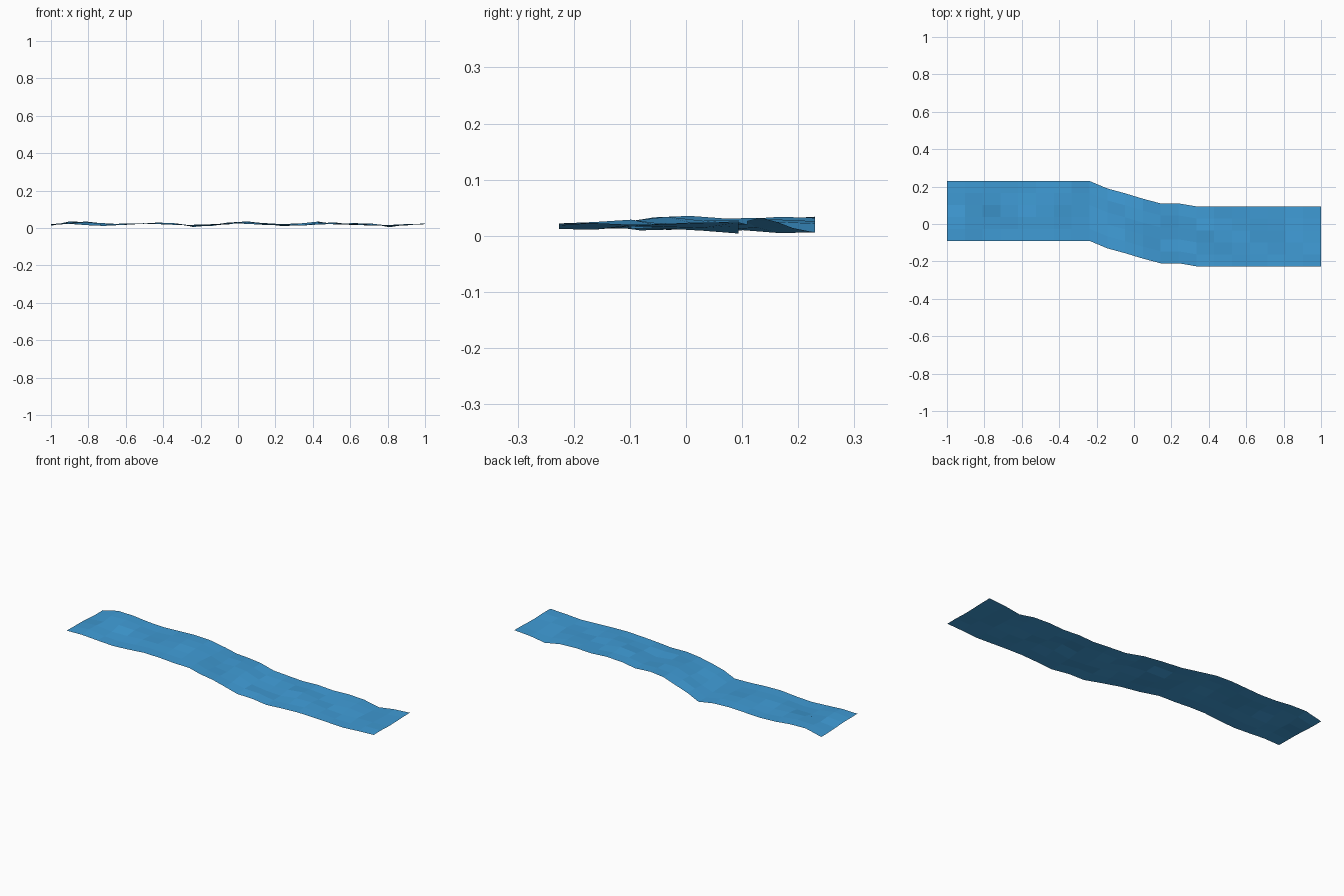
import bpy, math, random

if "Cube" in bpy.data.objects:
    bpy.data.objects.remove(bpy.data.objects["Cube"])

random.seed(4)
COLS, ROWS = 21, 5
WIDTH = 0.32

# water heights along the back and front banks (one per column)
back = [0.012, 0.034, 0.032, 0.022, 0.018, 0.022, 0.026, 0.022, 0.006, 0.014, 0.024,
        0.032, 0.026, 0.020, 0.024, 0.028, 0.022, 0.026, 0.022, 0.004, 0.018, 0.024]
front = [0.020, 0.022, 0.016, 0.011, 0.016, 0.024, 0.022, 0.016, 0.014, 0.020, 0.024,
         0.022, 0.016, 0.014, 0.012, 0.018, 0.022, 0.020, 0.016, 0.012, 0.018, 0.022]
# y of the back bank through the bend
bend = {9: 0.19, 10: 0.164, 11: 0.135, 12: 0.11, 13: 0.11}


def bank_y(i):
    return bend.get(i, 0.23 if i < 9 else 0.094)


# rippled river sheet
verts, faces = [], []
for i in range(COLS + 1):
    x = -1 + 2 * i / COLS
    for j in range(ROWS + 1):
        t = j / ROWS
        z = front[i] * (1 - t) + back[i] * t
        bump = math.sin(math.pi * t)
        z += bump * (0.006 * math.sin(i * 1.6 + t * 5) + random.uniform(-0.003, 0.005))
        if i in (0, COLS):
            z = 0.4 * z + 0.6 * (front[i] * (1 - t) + back[i] * t)
        verts.append((x, bank_y(i) - WIDTH * (1 - t), min(0.043, max(0.003, z))))
n = ROWS + 1
for i in range(COLS):
    for j in range(ROWS):
        a = i * n + j
        faces.append((a, a + n, a + n + 1, a + 1))

mesh = bpy.data.meshes.new("river_surface")
mesh.from_pydata(verts, [], faces)
mesh.update()
river = bpy.data.objects.new("river_surface", mesh)
bpy.context.collection.objects.link(river)

# water colour
water = bpy.data.materials.new("water_blue")
water.diffuse_color = (0.05, 0.33, 0.67, 1)
water.use_nodes = True
water.node_tree.nodes["Principled BSDF"].inputs["Base Color"].default_value = water.diffuse_color
mesh.materials.append(water)
